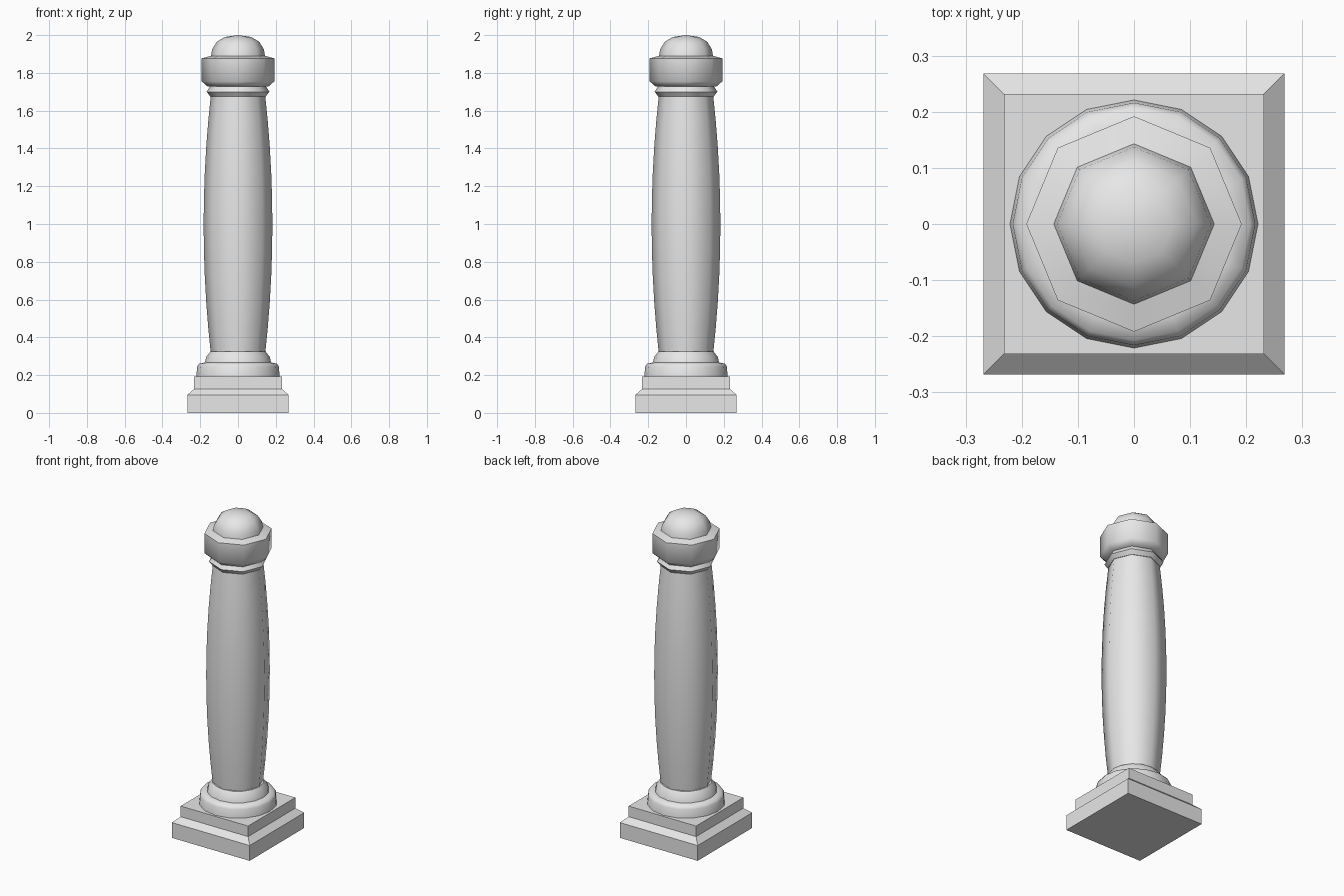
import bpy, bmesh, math

if "Cube" in bpy.data.objects:
    bpy.data.objects.remove(bpy.data.objects["Cube"])

stone = bpy.data.materials.new("pale grey stone")
stone.diffuse_color = (0.8, 0.8, 0.8, 1)
stone.use_nodes = True
stone.node_tree.nodes["Principled BSDF"].inputs["Base Color"].default_value = stone.diffuse_color


def lathe(name, profile, sides, square=False, angle=50):
    """Closed solid from (radius, z) rings; square rings use half-width as radius."""
    bm = bmesh.new()
    turn = math.pi / 4 if square else 0
    grow = math.sqrt(2) if square else 1
    rings = []
    for r, z in profile:
        if r == 0:
            rings.append([bm.verts.new((0, 0, z))])
            continue
        rings.append([bm.verts.new((r * grow * math.cos(turn + math.tau * i / sides),
                                    r * grow * math.sin(turn + math.tau * i / sides), z))
                      for i in range(sides)])
    for a, b in zip(rings, rings[1:]):
        for i in range(sides):
            j = (i + 1) % sides
            bm.faces.new((a[i], a[j], b[0]) if len(b) == 1 else (a[i], a[j], b[j], b[i]))
    bm.faces.new(rings[0][::-1])
    if len(rings[-1]) > 1:
        bm.faces.new(rings[-1])
    bmesh.ops.recalc_face_normals(bm, faces=bm.faces[:])
    me = bpy.data.meshes.new(name)
    bm.to_mesh(me)
    bm.free()
    me.materials.append(stone)
    ob = bpy.data.objects.new(name, me)
    bpy.context.collection.objects.link(ob)
    if not square:
        bpy.ops.object.select_all(action='DESELECT')
        ob.select_set(True)
        bpy.context.view_layer.objects.active = ob
        bpy.ops.object.shade_smooth_by_angle(angle=math.radians(angle))
    return ob


# Square stepped plinth
lathe("plinth", [(0.268, 0), (0.268, 0.095), (0.232, 0.127), (0.232, 0.193)], 4, square=True)

# Rounded base mouldings
lathe("base_moulding", [(0.221, 0.193), (0.216, 0.245), (0.207, 0.26), (0.176, 0.267)], 16)
lathe("base_collar", [(0.176, 0.265), (0.168, 0.297), (0.146, 0.325)], 16)

# Bulging shaft
steps = 10
lathe("shaft", [(0.144 + 0.038 * 4 * t * (1 - t), 0.315 + 1.365 * t)
                for t in (i / steps for i in range(steps + 1))], 8)

# Neck ring under the capital
lathe("neck_ring", [(0.147, 1.675), (0.166, 1.70), (0.147, 1.73)], 8)

# Octagonal capital
lathe("capital", [(0.16, 1.727), (0.192, 1.755), (0.192, 1.877), (0.143, 1.89),
                  (0.137, 1.925), (0.112, 1.965), (0.07, 1.99), (0, 2.0)], 8, angle=60)
